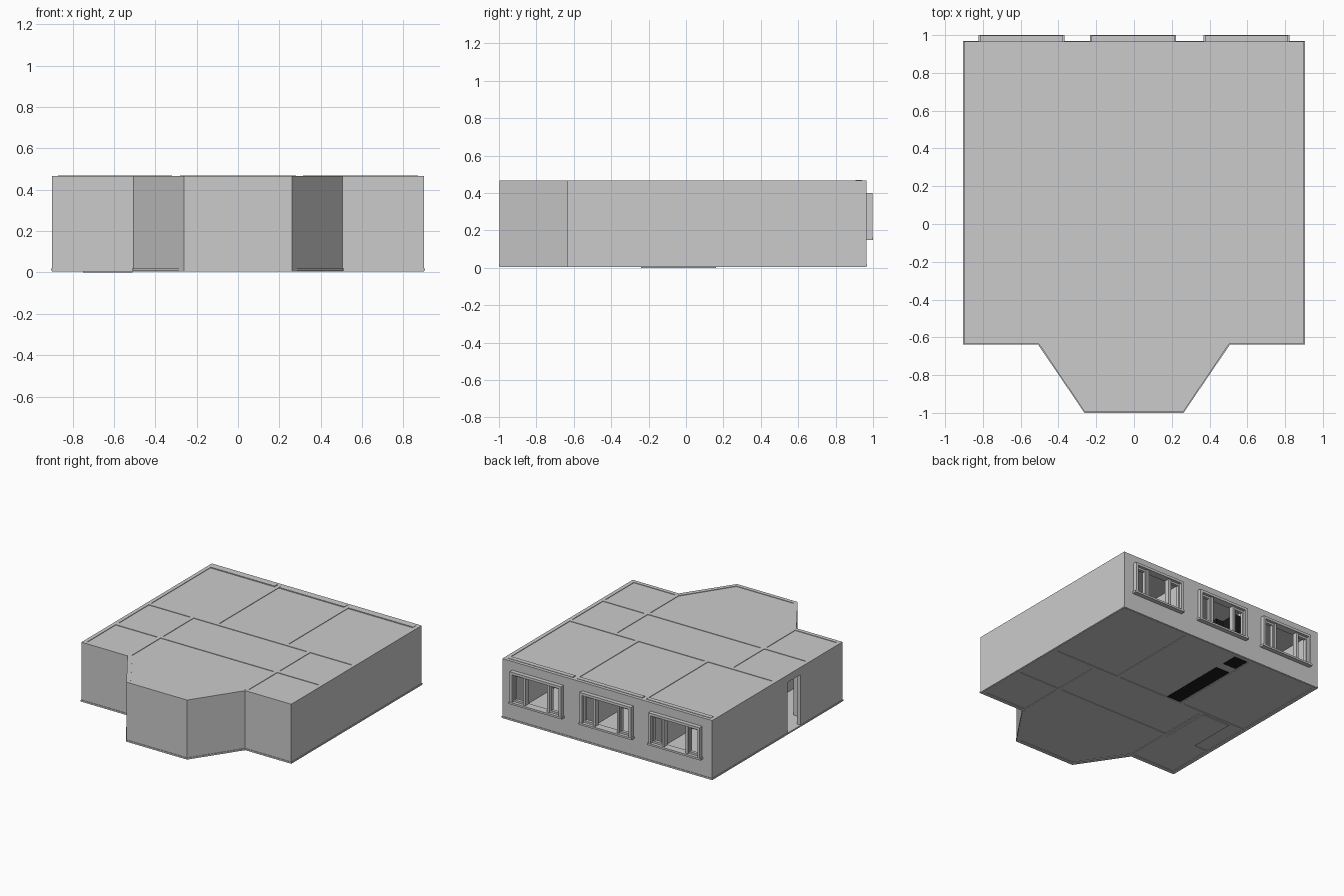
import bpy, bmesh
from mathutils import Vector

if "Cube" in bpy.data.objects:
    bpy.data.objects.remove(bpy.data.objects["Cube"])

T = 0.03                      # wall thickness
Z0, Z1 = 0.005, 0.467         # wall bottom and top


def make(name, bm, mat=None):
    bmesh.ops.recalc_face_normals(bm, faces=bm.faces)
    me = bpy.data.meshes.new(name)
    bm.to_mesh(me)
    bm.free()
    ob = bpy.data.objects.new(name, me)
    bpy.context.collection.objects.link(ob)
    if mat:
        me.materials.append(mat)
    return ob


def add_box(bm, x0, x1, y0, y1, z0, z1):
    vs = bmesh.ops.create_cube(bm, size=1)["verts"]
    for v in vs:
        v.co = Vector(((x0 + x1) / 2 + v.co.x * (x1 - x0),
                       (y0 + y1) / 2 + v.co.y * (y1 - y0),
                       (z0 + z1) / 2 + v.co.z * (z1 - z0)))


def boxes(name, items, mat=None):
    bm = bmesh.new()
    for b in items:
        add_box(bm, *b)
    return make(name, bm, mat)


def prism(name, pts, z0, z1):
    bm = bmesh.new()
    f = bm.faces.new([bm.verts.new((x, y, z0)) for x, y in pts])
    top = bmesh.ops.extrude_face_region(bm, geom=[f])["geom"]
    bmesh.ops.translate(bm, vec=(0, 0, z1 - z0),
                        verts=[v for v in top if isinstance(v, bmesh.types.BMVert)])
    return make(name, bm)


def wall(name, axis, c, a, b, openings=()):
    """Wall along an axis from a to b, centred on c; openings = (start, end, low, high)."""
    parts, pos = [], a
    for s, e, lo, hi in openings:
        parts += [(pos, s, Z0, Z1), (s, e, hi, Z1)]
        if lo > Z0:
            parts.append((s, e, Z0, lo))
        pos = e
    parts.append((pos, b, Z0, Z1))
    h = T / 2
    if axis == "x":
        items = [(s, e, c - h, c + h, lo, hi) for s, e, lo, hi in parts]
    else:
        items = [(c - h, c + h, s, e, lo, hi) for s, e, lo, hi in parts]
    return boxes(name, items)


def outline(d):
    """House footprint grown by d."""
    right = [(0.26 + d / 2, -0.996 - d), (0.505 + d, -0.633 - d),
             (0.9 + d, -0.633 - d), (0.9 + d, 0.965 + d)]
    return right + [(-x, y) for x, y in reversed(right)]


# floor slab with small plinth edge, ceiling slab set just under the wall tops
prism("floor_slab", outline(0.004), 0.009, 0.02)
prism("ceiling_slab", outline(-0.003), 0.455, 0.463)
boxes("hall_floor_underside", [(-0.75, -0.51, -0.24, 0.16, 0.0, 0.012)])

# outer walls
WIN = (-0.595, -0.005, 0.595)
H = T / 2
wall("back_wall", "x", 0.965 - H, -0.9, 0.9,
     [(c - 0.215, c + 0.215, 0.16, 0.39) for c in WIN])
wall("left_wall", "y", -0.9 + H, -0.633, 0.935, [(-0.115, 0.04, 0.02, 0.41)])
wall("right_wall", "y", 0.9 - H, -0.633, 0.935)
for side, (a, b) in {"left": (-0.87, -0.5), "right": (0.5, 0.87)}.items():
    wall("front_wall_" + side, "x", -0.633 + H, a, b)

# angled front bay
outer = [(-0.505, -0.633), (-0.26, -0.996), (0.26, -0.996), (0.505, -0.633)]
inner = [(0.485, -0.603), (0.244, -0.966), (-0.244, -0.966), (-0.485, -0.603)]
prism("bay_wall", outer + inner, Z0, Z1)

# inner walls with doorways
D = 0.065
door = lambda c: (c - D, c + D, 0.02, 0.4)
wall("hall_back_wall", "x", 0.165, -0.87, 0.87, [door(-0.4), door(0.1), door(0.6)])
wall("hall_front_wall", "x", -0.24, -0.87, 0.87, [door(-0.7), door(0.0), door(0.7)])
for i, x in enumerate((-0.3, 0.295)):
    wall(f"bedroom_wall_{i}", "y", x, 0.18, 0.935)
for side, x in (("left", -0.5), ("right", 0.5)):
    wall("hall_end_wall_" + side, "y", x, -0.225, 0.15, [door(-0.04)])
    wall("bay_side_wall_" + side, "y", x, -0.62, -0.255)

# curtain boxes along the back wall, just proud of the roof
boxes("curtain_boxes", [(a, b, 0.905, 0.94, 0.43, 0.47)
                        for a, b in ((-0.87, -0.32), (-0.28, 0.28), (0.315, 0.87))])

# windows: surround, sill, mullions and side sashes
for i, c in enumerate(WIN):
    items = [(c - 0.215, c + 0.215, 0.94, 0.997, 0.38, 0.40),
             (c - 0.228, c + 0.228, 0.94, 1.0, 0.15, 0.165)]
    for s in (-1, 1):
        def span(p, q, *r):
            lo, hi = sorted((c + s * p, c + s * q))
            items.append((lo, hi) + r)
        span(0.2, 0.22, 0.94, 0.997, 0.165, 0.40)
        span(0.092, 0.112, 0.945, 0.985, 0.165, 0.38)
        span(0.112, 0.122, 0.95, 0.975, 0.165, 0.38)
        span(0.19, 0.2, 0.95, 0.975, 0.165, 0.38)
        span(0.122, 0.19, 0.95, 0.975, 0.165, 0.18)
        span(0.122, 0.19, 0.95, 0.975, 0.365, 0.38)
    boxes(f"window_{i}", items)

# dark cupboards against the wall of the middle back room
dark = bpy.data.materials.new("dark")
dark.diffuse_color = (0.01, 0.01, 0.01, 1)
dark.use_nodes = True
dark.node_tree.nodes["Principled BSDF"].inputs["Base Color"].default_value = dark.diffuse_color
boxes("tall_cupboard", [(-0.275, -0.155, 0.185, 0.73, 0.007, 0.41)], dark)
boxes("small_cupboard", [(-0.275, -0.16, 0.80, 0.93, 0.007, 0.36)], dark)
